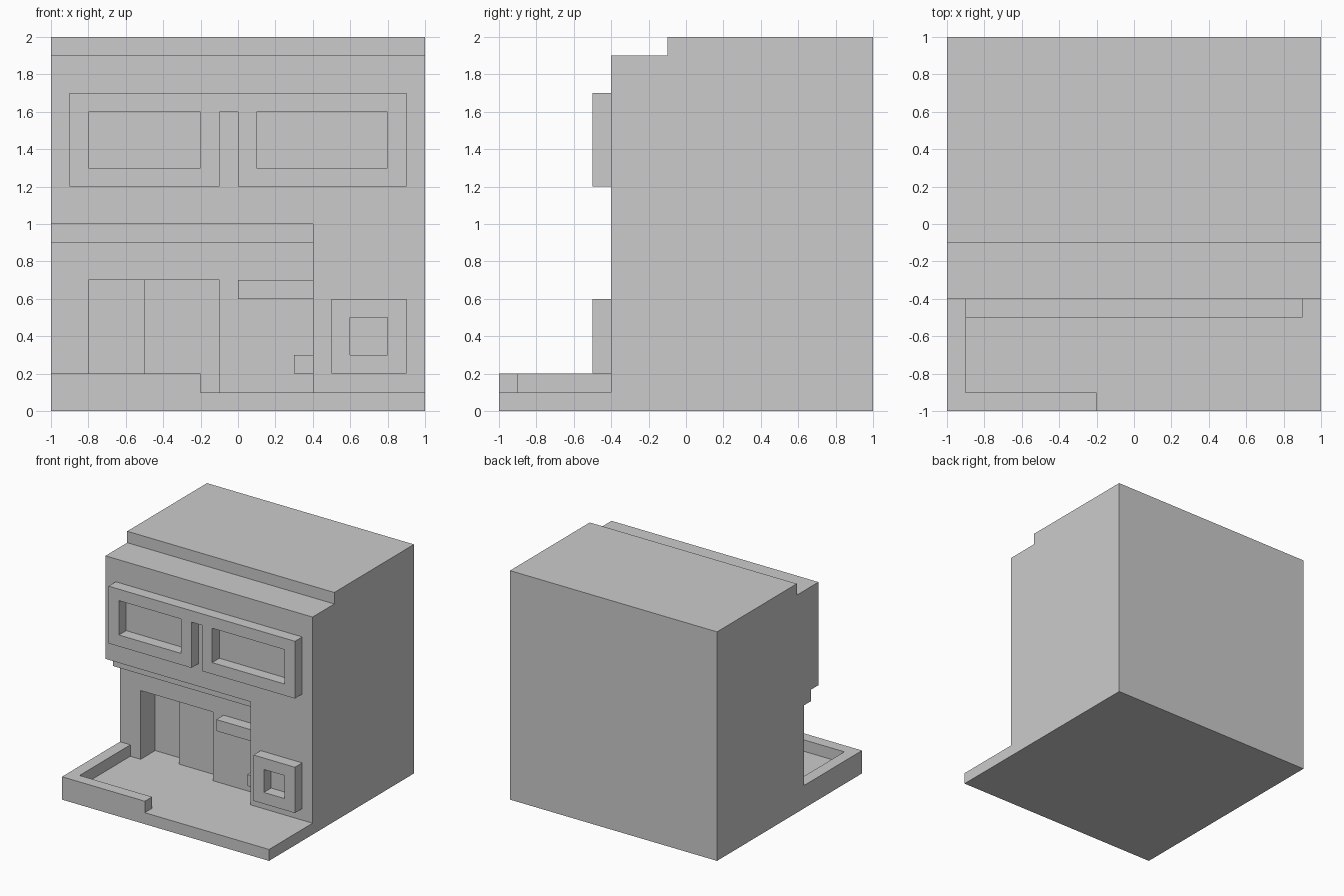
import bpy, bmesh

if "Cube" in bpy.data.objects:
    bpy.data.objects.remove(bpy.data.objects["Cube"])


def prism(name, outline, axis, start, end):
    """Extrude a 2D outline along an axis (0=x, 1=y, 2=z)."""
    bm = bmesh.new()

    def point(p, t):
        co = list(p)
        co.insert(axis, t)
        return bm.verts.new(co)

    a = [point(p, start) for p in outline]
    b = [point(p, end) for p in outline]
    bm.faces.new(a)
    bm.faces.new(b)
    for i in range(len(a)):
        j = (i + 1) % len(a)
        bm.faces.new((a[i], a[j], b[j], b[i]))
    bmesh.ops.recalc_face_normals(bm, faces=bm.faces)
    mesh = bpy.data.meshes.new(name)
    bm.to_mesh(mesh)
    bm.free()
    ob = bpy.data.objects.new(name, mesh)
    bpy.context.collection.objects.link(ob)
    return ob


def box(name, x, y, z):
    return prism(name, [(x[0], z[0]), (x[1], z[0]), (x[1], z[1]), (x[0], z[1])], 1, *y)


def cut(target, cutter):
    mod = target.modifiers.new("cut", 'BOOLEAN')
    mod.operation = 'DIFFERENCE'
    mod.solver = 'EXACT'
    mod.object = cutter
    bpy.context.view_layer.objects.active = target
    bpy.ops.object.modifier_apply(modifier=mod.name)
    bpy.data.objects.remove(cutter)


def framed_panel(name, x, z, holes):
    """Raised panel on the front wall with openings (x range, z range)."""
    panel = box(name, x, (-0.5, -0.4), z)
    for hx, hz in holes:
        cut(panel, box("opening_cutter", hx, (-0.6, -0.3), hz))


# House body, stepped roof and patio slab as one side profile
house = prism("house", [(-1, 0), (1, 0), (1, 2), (-0.1, 2), (-0.1, 1.9),
                        (-0.4, 1.9), (-0.4, 0.1), (-1, 0.1)], 0, -1, 1)

# Stepped porch recess, open on the left side
cut(house, prism("porch_cutter", [(-0.5, 0.1), (-0.2, 0.1), (-0.2, 0.9), (-0.3, 0.9),
                                  (-0.3, 1.0), (-0.5, 1.0)], 0, -1.1, 0.4))

# Doorway with a deeper left half
cut(house, box("doorway_cutter", (-0.8, -0.1), (-0.3, -0.1), (0.1, 0.7)))
cut(house, box("deep_doorway_cutter", (-0.8, -0.5), (-0.25, 0.0), (0.1, 0.7)))

# Low garden wall
prism("garden_wall", [(-1, -1), (-0.2, -1), (-0.2, -0.9), (-0.9, -0.9),
                      (-0.9, -0.2), (-1, -0.2)], 2, 0.1, 0.2)

# Porch shelf and small wall box
box("porch_shelf", (0.0, 0.4), (-0.3, -0.2), (0.6, 0.7))
box("wall_box", (0.3, 0.4), (-0.3, -0.2), (0.2, 0.3))

# Window frames
framed_panel("upper_window_frame", (-0.9, 0.9), (1.2, 1.7),
             [((-0.8, -0.2), (1.3, 1.6)), ((0.1, 0.8), (1.3, 1.6)),
              ((-0.1, 0.0), (1.1, 1.6))])
framed_panel("lower_window_frame", (0.5, 0.9), (0.2, 0.6), [((0.6, 0.8), (0.3, 0.5))])
